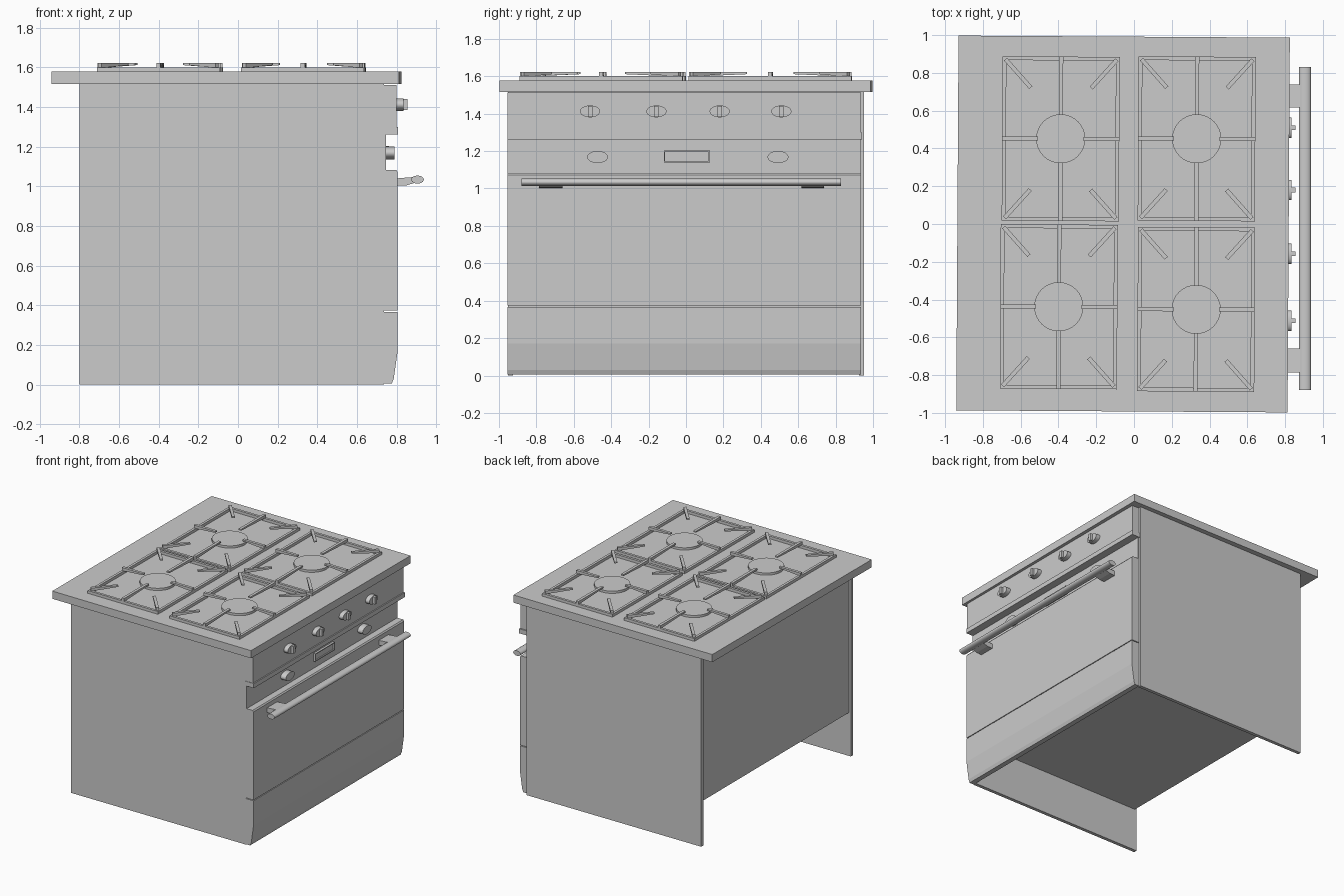
import bpy, bmesh, math
from mathutils import Matrix, Vector

cube = bpy.data.objects.get("Cube")
if cube:
    bpy.data.objects.remove(cube, do_unlink=True)

grey = bpy.data.materials.new("plain_grey")
grey.use_nodes = True
grey.diffuse_color = (0.6, 0.6, 0.6, 1)
grey.node_tree.nodes["Principled BSDF"].inputs["Base Color"].default_value = (0.6, 0.6, 0.6, 1)

SKEW = Matrix.Rotation(math.radians(-0.35), 4, "Z")


def finish(name, bm, matrix=None, smooth=False):
    bmesh.ops.recalc_face_normals(bm, faces=bm.faces)
    mesh = bpy.data.meshes.new(name)
    bm.to_mesh(mesh)
    bm.free()
    mesh.materials.append(grey)
    obj = bpy.data.objects.new(name, mesh)
    bpy.context.collection.objects.link(obj)
    if matrix:
        obj.matrix_world = matrix
    if smooth:
        bpy.ops.object.select_all(action="DESELECT")
        obj.select_set(True)
        bpy.context.view_layer.objects.active = obj
        bpy.ops.object.shade_smooth_by_angle(angle=math.radians(35))
    return obj


def add_box(bm, x, y, z):
    size = Matrix.Diagonal((x[1] - x[0], y[1] - y[0], z[1] - z[0], 1))
    centre = Vector((sum(x) / 2, sum(y) / 2, sum(z) / 2))
    bmesh.ops.create_cube(bm, size=1, matrix=Matrix.Translation(centre) @ size)


def box(name, x, y, z, matrix=None):
    bm = bmesh.new()
    add_box(bm, x, y, z)
    return finish(name, bm, matrix)


def add_prism(bm, profile, y, matrix=Matrix()):
    """Extrude an (x, z) profile along y."""
    face = bm.faces.new([bm.verts.new(matrix @ Vector((px, y[0], pz))) for px, pz in profile])
    new = bmesh.ops.extrude_face_region(bm, geom=[face])["geom"]
    shift = matrix.to_3x3() @ Vector((0, y[1] - y[0], 0))
    bmesh.ops.translate(bm, vec=shift, verts=[v for v in new if isinstance(v, bmesh.types.BMVert)])


def prism(name, profile, y):
    bm = bmesh.new()
    add_prism(bm, profile, y)
    return finish(name, bm)


def add_disc(bm, x, y, z, ry, rz):
    """Elliptical cylinder along x."""
    m = (Matrix.Translation((sum(x) / 2, y, z)) @ Matrix.Diagonal((1, ry, rz, 1))
         @ Matrix.Rotation(math.pi / 2, 4, "Y"))
    bmesh.ops.create_cone(bm, cap_ends=True, segments=24, radius1=1, radius2=1,
                          depth=x[1] - x[0], matrix=m)


# Carcass: side panels run to the floor, the core stops above it
for side, name in ((1, "left_side_panel"), (-1, "right_side_panel")):
    box(name, (-0.8, 0.735), sorted((side * 0.925, side * 0.952)), (0, 1.52))
box("oven_core", (-0.785, 0.735), (-0.926, 0.926), (0.345, 1.52))
box("worktop", (-0.877, 0.877), (-0.992, 0.992), (1.517, 1.578),
    Matrix.Translation((-0.058, 0, 0)) @ SKEW)

# Front panels
width = (-0.955, 0.935)
box("upper_control_panel", (0.735, 0.8), width, (1.3, 1.512))
box("panel_ledge", (0.735, 0.807), (-0.955, 0.942), (1.262, 1.298))
box("lower_control_panel", (0.735, 0.745), width, (1.08, 1.262))
prism("oven_door", [(0.735, 0.373), (0.805, 0.373), (0.805, 1.073), (0.797, 1.083), (0.735, 1.083)], width)
prism("lower_drawer", [(0.735, 0.005), (0.775, 0.005), (0.785, 0.03), (0.805, 0.17),
                       (0.805, 0.367), (0.735, 0.367)], width)

# Knobs with raised grips
for i, y in enumerate((-0.513, -0.158, 0.18, 0.51)):
    bm = bmesh.new()
    add_disc(bm, (0.795, 0.835), y, 1.412, 0.054, 0.032)
    add_box(bm, (0.83, 0.855), (y - 0.012, y + 0.012), (1.384, 1.44))
    finish(f"burner_knob_{i + 1}", bm, smooth=True)
for i, y in enumerate((-0.473, 0.492)):
    bm = bmesh.new()
    add_disc(bm, (0.74, 0.79), y, 1.168, 0.056, 0.032)
    finish(f"oven_knob_{i + 1}", bm, smooth=True)

# Display: a raised frame around a sunken screen
bm = bmesh.new()
for z in (1.14, 1.196):
    add_box(bm, (0.74, 0.762), (-0.118, 0.128), (z, z + 0.007))
for y in (-0.118, 0.121):
    add_box(bm, (0.74, 0.762), (y, y + 0.007), (1.14, 1.203))
finish("display_frame", bm)
box("display_screen", (0.74, 0.752), (-0.115, 0.125), (1.145, 1.2))

# Door handle
bm = bmesh.new()
oval = [(0.905 + 0.032 * math.cos(a), 1.034 + 0.02 * math.sin(a))
        for a in (math.tau * k / 20 for k in range(20))]
add_prism(bm, oval, (-0.88, 0.83))
finish("handle_bar", bm, smooth=True)
for name, y in (("left_handle_bracket", (0.617, 0.738)), ("right_handle_bracket", (-0.785, -0.66))):
    prism(name, [(0.8, 1.003), (0.85, 1.005), (0.9, 1.02), (0.9, 1.048), (0.8, 1.04)], y)

# Burners with pan supports
HX, HY, BAR = 0.31, 0.435, 0.02


def add_finger(bm, start, end):
    """Support bar whose underside rises towards its inner end."""
    d = Vector(end) - Vector(start)
    m = Matrix.Translation((*start, 0)) @ Matrix.Rotation(math.atan2(d.y, d.x), 4, "Z")
    n = d.length
    profile = [(0, 1.578), (BAR, 1.598), (n, 1.611), (n, 1.622), (0, 1.622)]
    add_prism(bm, profile, (-0.011, 0.011), m)


for i, (cx, cy) in enumerate(((-0.388, 0.451), (0.332, 0.451), (-0.398, -0.438), (0.329, -0.452))):
    place = Matrix.Translation((cx, cy, 0)) @ SKEW
    bm = bmesh.new()
    for s in (-1, 1):
        add_box(bm, sorted((s * HX, s * (HX - BAR))), (-HY, HY), (1.575, 1.6))
        add_box(bm, (-HX, HX), sorted((s * HY, s * (HY - BAR))), (1.575, 1.6))
        add_finger(bm, (s * HX, 0), (s * 0.12, 0))
        add_finger(bm, (0, s * HY), (0, s * 0.125))
        for t in (-1, 1):
            add_finger(bm, (s * (HX - 0.015), t * (HY - 0.015)), (s * 0.16, t * 0.27))
    finish(f"pan_support_{i + 1}", bm, place)
    bm = bmesh.new()
    bmesh.ops.create_cone(bm, cap_ends=True, segments=32, radius1=0.13, radius2=0.13,
                          depth=0.02, matrix=Matrix.Translation((0, 0, 1.586)))
    finish(f"burner_cap_{i + 1}", bm, place, smooth=True)
